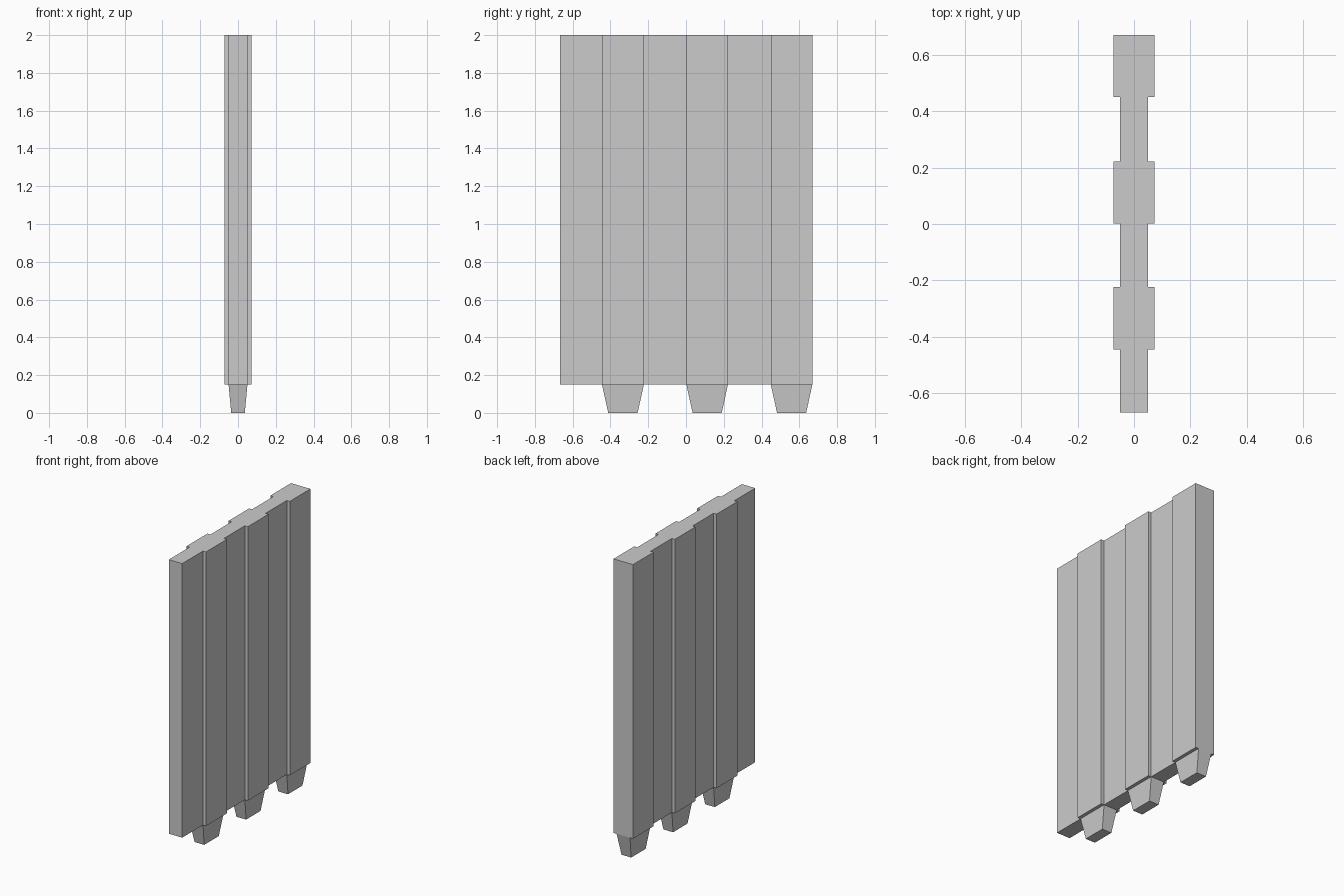
import bpy, bmesh

if "Cube" in bpy.data.objects:
    bpy.data.objects.remove(bpy.data.objects["Cube"])

BASE, TOP = 0.15, 2.0
THIN, THICK = 0.05, 0.0725
# Strip boundaries along y: thin and thick strips alternate
YS = [-0.667, -0.445, -0.223, 0.002, 0.222, 0.449, 0.669]


def finish(name, bm):
    bmesh.ops.recalc_face_normals(bm, faces=bm.faces)
    mesh = bpy.data.meshes.new(name)
    bm.to_mesh(mesh)
    bm.free()
    obj = bpy.data.objects.new(name, mesh)
    bpy.context.collection.objects.link(obj)
    return obj


# Ribbed panel: stepped plan outline extruded upwards
side = []
for i in range(6):
    half = THICK if i % 2 else THIN
    side += [(half, YS[i]), (half, YS[i + 1])]
outline = side + [(-x, y) for x, y in reversed(side)]
bm = bmesh.new()
face = bm.faces.new([bm.verts.new((x, y, BASE)) for x, y in outline])
up = bmesh.ops.extrude_face_region(bm, geom=[face], use_keep_orig=True)
moved = [g for g in up["geom"] if isinstance(g, bmesh.types.BMVert)]
bmesh.ops.translate(bm, verts=moved, vec=(0, 0, TOP - BASE))
finish("ribbed_panel", bm)


# Tapered feet under the thick ribs
def foot(name, y0, y1):
    bm = bmesh.new()
    bmesh.ops.create_cube(bm, size=1)
    mid, width = (y0 + y1) / 2, y1 - y0
    for v in bm.verts:
        low = v.co.z < 0
        half_x = 0.036 if low else THIN
        half_y = width * (0.35 if low else 0.5)
        v.co = (half_x * (1 if v.co.x > 0 else -1),
                mid + half_y * (1 if v.co.y > 0 else -1),
                0 if low else BASE)
    # Open top where the foot joins the panel
    caps = [f for f in bm.faces if all(v.co.z > 0.1 for v in f.verts)]
    bmesh.ops.delete(bm, geom=caps, context='FACES_ONLY')
    finish(name, bm)


for n, i in enumerate((1, 3, 5)):
    foot(f"foot_{n + 1}", YS[i], YS[i + 1])
